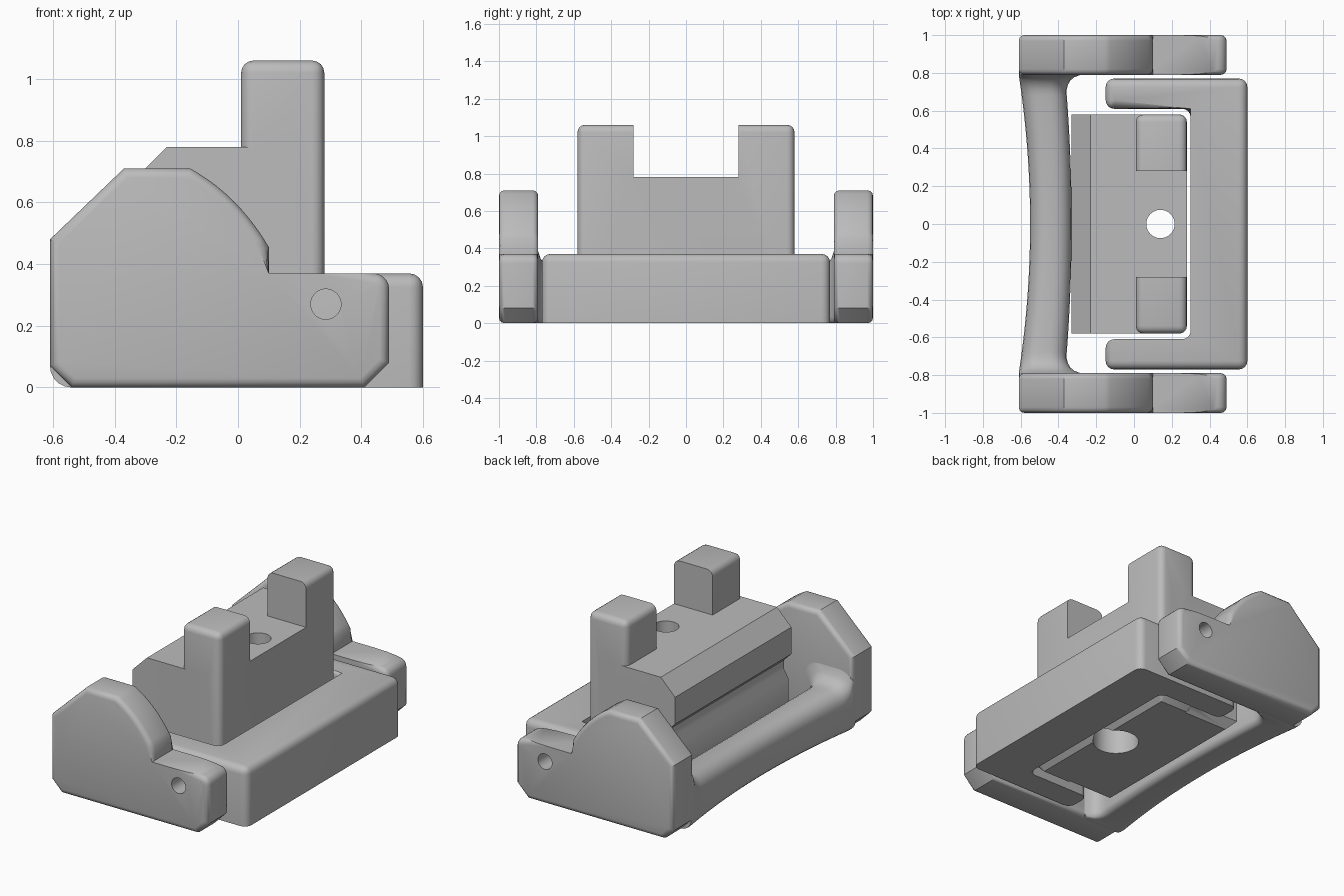
import bpy, bmesh, math
from mathutils import Vector

cube = bpy.data.objects.get("Cube")
if cube:
    bpy.data.objects.remove(cube)

grey = bpy.data.materials.new("plain grey")
grey.use_nodes = True
grey.diffuse_color = (0.5, 0.5, 0.5, 1)
grey.node_tree.nodes["Principled BSDF"].inputs["Base Color"].default_value = (0.5, 0.5, 0.5, 1)


def finish(bm, name, helper=False):
    bmesh.ops.recalc_face_normals(bm, faces=bm.faces)
    mesh = bpy.data.meshes.new(name)
    bm.to_mesh(mesh)
    bm.free()
    mesh.materials.append(grey)
    obj = bpy.data.objects.new(name, mesh)
    bpy.context.collection.objects.link(obj)
    obj.hide_render = helper
    return obj


def extrude(points, axis_map, lo, hi):
    """Closed prism: axis_map turns (u, v, depth) into a 3D point."""
    bm = bmesh.new()
    face = bm.faces.new([bm.verts.new(axis_map(u, v, lo)) for u, v in points])
    out = bmesh.ops.extrude_face_region(bm, geom=[face])
    move = axis_map(0, 0, hi) - axis_map(0, 0, lo)
    bmesh.ops.translate(bm, vec=move, verts=[g for g in out["geom"] if isinstance(g, bmesh.types.BMVert)])
    bmesh.ops.recalc_face_normals(bm, faces=bm.faces)
    return bm


def side_profile(u, v, d):
    return Vector((u, d, v))


def plan_profile(u, v, d):
    return Vector((u, v, d))


def rect(x0, x1, y0, y1):
    return [(x0, y0), (x1, y0), (x1, y1), (x0, y1)]


def round_edges(bm, rule, size, segments=4):
    edges = [e for e in bm.edges if rule(e.verts[0].co, e.verts[1].co)]
    bmesh.ops.bevel(bm, geom=edges, offset=size, segments=segments, profile=0.5,
                    affect='EDGES', clamp_overlap=True)


def combine(obj, other, operation):
    mod = obj.modifiers.new(operation.lower(), 'BOOLEAN')
    mod.operation, mod.solver, mod.object = operation, 'EXACT', other
    bpy.ops.object.select_all(action='DESELECT')
    bpy.context.view_layer.objects.active = obj
    obj.select_set(True)
    bpy.ops.object.modifier_apply(modifier=mod.name)
    bpy.data.objects.remove(other)


def cylinder(name, centre, radius, depth, along_y=False):
    bm = bmesh.new()
    bmesh.ops.create_cone(bm, cap_ends=True, segments=40, radius1=radius, radius2=radius, depth=depth)
    if along_y:
        for v in bm.verts:
            v.co = (v.co.x, v.co.z, v.co.y)
    bmesh.ops.translate(bm, vec=centre, verts=bm.verts)
    return finish(bm, name, True)


def level(a, b, z):
    return abs(a.z - z) < 0.001 and abs(b.z - z) < 0.001


def upright(a, b):
    return abs(a.x - b.x) < 0.001 and abs(a.y - b.y) < 0.001


# Side plates of the lever: curved cheek, flat hinge lug, pin hole
p0, p1, p2 = Vector((-0.155, 0.71)), Vector((0, 0.625)), Vector((0.1, 0.455))
arc = [tuple(p0 * (1 - t) ** 2 + p1 * 2 * t * (1 - t) + p2 * t * t) for t in [i / 10 for i in range(11)]]
corner = [(0.44 + 0.05 * math.cos(a), 0.32 + 0.05 * math.sin(a))
          for a in [math.pi / 2 * (1 - i / 5) for i in range(6)]]
plate = [(-0.61, 0.07), (-0.54, 0), (0.41, 0), (0.49, 0.08)] + corner[::-1] + [(0.1, 0.37)] + arc[::-1] \
    + [(-0.37, 0.71), (-0.61, 0.48)]
solids = []
for side, name in ((1, "left_plate"), (-1, "right_plate")):
    bm = extrude(plate, side_profile, side * 0.79, side)
    round_edges(bm, lambda a, b: abs(a.y - b.y) < 0.001 and not level(a, b, 0.37), 0.03, 3)
    obj = finish(bm, name)
    combine(obj, cylinder("pin_cutter", (0.285, side * 0.9, 0.27), 0.049, 0.5, True), 'DIFFERENCE')
    solids.append(obj)

# Bowed handle bar, flaring into the plates
bm = bmesh.new()
rings = []
for i in range(-24, 25):
    y = 0.82 * math.sin(math.pi / 2 * i / 24)
    bow = 1 - min(1, abs(y) / 0.79) ** 2
    near = max(0, min(1, (abs(y) - 0.69) / 0.1))
    flare = 1 - math.sqrt(1 - near * near)
    x0, x1 = -0.61 + 0.06 * bow, -0.365 + 0.035 * bow + 0.09 * flare
    top = 0.30 - 0.03 * bow + 0.09 * flare
    r = 0.09
    ring = []
    for cx, cz, start, rad in ((x1 - r, top - r, 0, r), (x0 + r, top - r, 90, r),
                               (x0 + 0.07, 0.07, 180, 0.07), (x1 - 0.04, 0.04, 270, 0.04)):
        for k in range(6):
            a = math.radians(start + 18 * k)
            ring.append(bm.verts.new((cx + rad * math.cos(a), y, cz + rad * math.sin(a))))
    rings.append(ring)
for a, b in zip(rings, rings[1:]):
    for k in range(len(a)):
        n = (k + 1) % len(a)
        bm.faces.new((a[k], a[n], b[n], b[k]))
bm.faces.new(rings[0])
bm.faces.new(rings[-1])
solids.append(finish(bm, "handle_bar"))

# U-shaped base with rounded rim
outline = [(0.6, -0.77), (0.6, 0.77), (-0.15, 0.77), (-0.15, 0.61), (0.3, 0.61),
           (0.3, -0.61), (-0.15, -0.61), (-0.15, -0.77)]
bm = extrude(outline, plan_profile, 0, 0.37)
round_edges(bm, lambda a, b: upright(a, b) or (level(a, b, 0.37) and (
    max(abs(a.y), abs(b.y)) > 0.7 or a.x < -0.14)), 0.045)
solids.append(finish(bm, "base_frame"))

# Central block: grooved body joined with a tall front wall
body = [(0.2, 0), (0.2, 0.78), (-0.23, 0.78), (-0.33, 0.68), (-0.33, 0.51), (-0.28, 0.46),
        (-0.28, 0.4), (-0.31, 0.35), (-0.31, 0)]
bm = extrude(body, side_profile, -0.58, 0.58)
round_edges(bm, lambda a, b: level(a, b, 0) and a.x + b.x < 0.3, 0.05, 1)
block = finish(bm, "centre_block")

bm = extrude(rect(0.01, 0.28, -0.58, 0.58), plan_profile, 0, 1.06)
round_edges(bm, lambda a, b: upright(a, b) or level(a, b, 1.06), 0.04)
round_edges(bm, lambda a, b: level(a, b, 0), 0.05, 1)
combine(block, finish(bm, "tall_wall"), 'UNION')

# Notch between the two posts, screw hole and counterbore
bm = extrude(rect(-0.1, 0.5, -0.28, 0.28), plan_profile, 0.78, 1.3)
combine(block, finish(bm, "notch_cutter", True), 'DIFFERENCE')
combine(block, cylinder("hole_cutter", (0.14, 0, 0.5), 0.075, 2), 'DIFFERENCE')
combine(block, cylinder("counterbore_cutter", (0.14, 0, 0.1), 0.135, 0.8), 'DIFFERENCE')
solids.append(block)

# Smooth rounded edges, keep hard corners
for obj in solids:
    bpy.ops.object.select_all(action='DESELECT')
    bpy.context.view_layer.objects.active = obj
    obj.select_set(True)
    bpy.ops.object.shade_smooth_by_angle(angle=math.radians(32))
